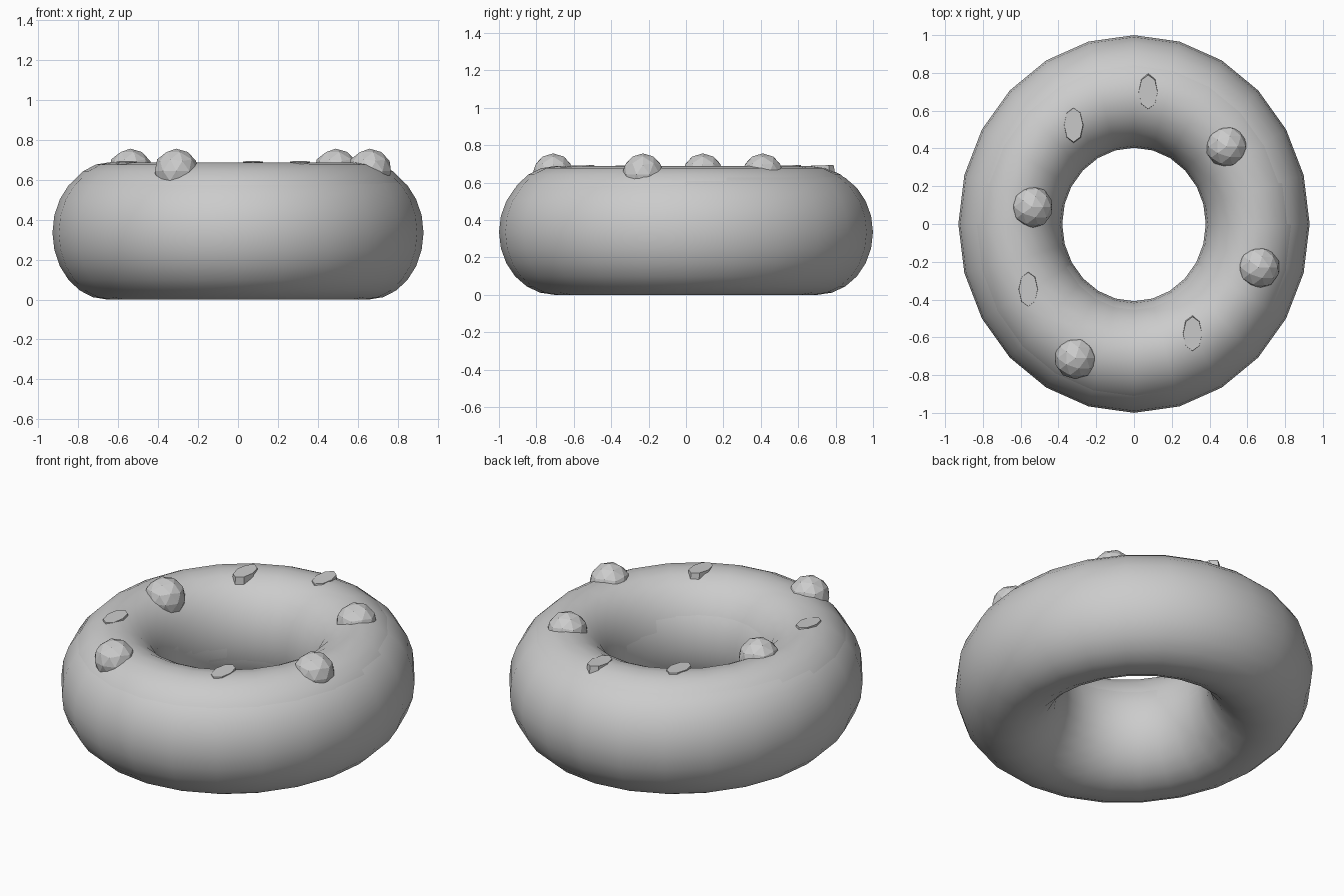
import bpy
import math

cube = bpy.data.objects.get("Cube")
if cube:
    bpy.data.objects.remove(cube, do_unlink=True)

grey = bpy.data.materials.new("light grey")
grey.use_nodes = True
colour = (0.6, 0.6, 0.6, 1)
grey.diffuse_color = colour
grey.node_tree.nodes["Principled BSDF"].inputs["Base Color"].default_value = colour


def finish(name, scale=(1, 1, 1), smooth=False):
    obj = bpy.context.object
    obj.name = name
    obj.scale = scale
    bpy.ops.object.transform_apply(location=False, rotation=False, scale=True)
    obj.data.materials.append(grey)
    if smooth:
        bpy.ops.object.shade_smooth()
    return obj


def ring(name, major, minor, height, z, y=0):
    bpy.ops.mesh.primitive_torus_add(
        location=(0, y, z), major_radius=major, minor_radius=minor,
        major_segments=24, minor_segments=24)
    return finish(name, (1, 1.075, height / minor), True)


# Dough ring, with a slightly raised icing ring emerging at its top
ring("dough", 0.655, 0.275, 0.335, 0.335)
ring("icing", 0.645, 0.262, 0.335, 0.353, -0.008)

# Round candy balls
for i, (x, y) in enumerate([(0.49, 0.41), (0.66, -0.23),
                            (-0.54, 0.09), (-0.31, -0.71)]):
    bpy.ops.mesh.primitive_ico_sphere_add(
        subdivisions=2, radius=0.112, location=(x, y, 0.644))
    finish(f"candy_ball_{i + 1}")

# Long flat sprinkles, almost flush with the icing
for i, (x, y) in enumerate([(0.075, 0.70), (-0.32, 0.525),
                            (-0.56, -0.345), (0.31, -0.58)]):
    bpy.ops.mesh.primitive_cone_add(
        vertices=8, radius1=0.055, radius2=0.05, depth=0.06,
        location=(x, y, 0.661), rotation=(math.radians(2), 0, 0))
    finish(f"sprinkle_{i + 1}", (1, 1.8, 1))
